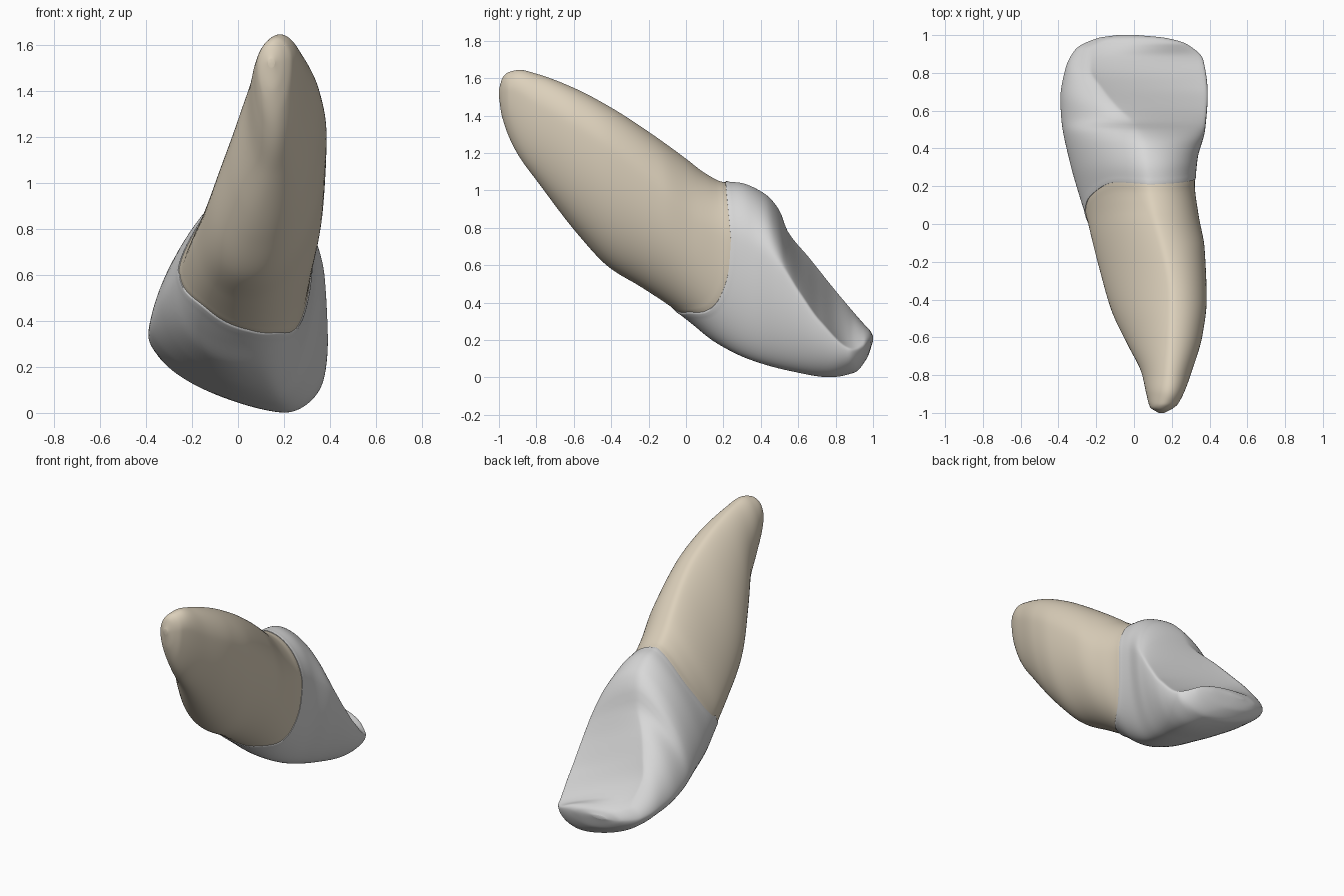
import bpy, bmesh, math

if "Cube" in bpy.data.objects:
    bpy.data.objects.remove(bpy.data.objects["Cube"])

# Smooth monotone curve through a few (position, value) pairs
def curve(*p):
    xs, vs = p[0::2], p[1::2]
    n = len(xs)
    s = [(vs[i+1] - vs[i]) / (xs[i+1] - xs[i]) for i in range(n - 1)]
    m = [s[0]]
    for a, b in zip(s, s[1:]):
        m.append(2 * a * b / (a + b) if a * b > 0 else 0.0)
    m.append(s[-1])

    def f(x):
        x = min(max(x, xs[0]), xs[-1])
        i = 0
        while i < n - 2 and x > xs[i+1]:
            i += 1
        h = xs[i+1] - xs[i]
        t = (x - xs[i]) / h
        return ((2*t**3 - 3*t*t + 1) * vs[i] + (t**3 - 2*t*t + t) * h * m[i]
                + (3*t*t - 2*t**3) * vs[i+1] + (t**3 - t*t) * h * m[i+1])
    return f

# Outline curves along y: the extreme points of each cross-section
x_left = curve(-1, .13, -.97, .085, -.9, .065, -.79, .04, -.635, -.037, -.46, -.12, -.24, -.185,
               -.05, -.235, .05, -.26, .13, -.285, .32, -.34, .555, -.387, .66, -.392,
               .82, -.365, .925, -.31, .985, -.19, 1, -.09)
x_right = curve(-1, .16, -.98, .2, -.95, .235, -.77, .31, -.58, .365, -.4, .386, -.13, .376,
                .05, .345, .21, .327, .34, .337, .5, .378, .69, .392, .87, .368,
                .95, .285, .985, .17, 1, .02)
z_top = curve(-1, 1.54, -.98, 1.605, -.95, 1.632, -.89, 1.645, -.8, 1.625, -.6, 1.55, -.4, 1.445,
              -.19, 1.31, 0, 1.175, .1, 1.1, .2, 1.052, .29, 1.043, .42, .985, .5, .895,
              .54, .79, .66, .64, .82, .44, .957, .28, .985, .25, 1, .22)
z_bottom = curve(-1, 1.5, -.985, 1.40, -.915, 1.22, -.78, 1.027, -.567, .75, -.41, .585, -.246, .483,
                 -.1, .385, .02, .294, .155, .187, .34, .094, .556, .033, .77, 0,
                 .9, .025, .97, .107, 1, .195)
x_at_top = curve(-1, .145, -.9, .18, -.4, .2, .2, .08, .42, .05, .54, -.01, .62, -.09,
                 .72, -.17, .82, -.23, .93, -.22, .985, -.1, 1, -.05)
x_at_bottom = curve(-1, .145, -.9, .16, -.4, .07, -.05, .05, .3, .13, .77, .2, .93, .14, 1, -.03)
z_at_left = curve(-1, 1.52, -.9, 1.45, -.79, 1.34, -.635, 1.11, -.46, .9, -.24, .75, -.05, .65,
                  .1, .57, .32, .48, .55, .37, .82, .28, .985, .215, 1, .207)
z_at_right = curve(-1, 1.52, -.95, 1.53, -.77, 1.43, -.58, 1.32, -.4, 1.2, -.13, .98, .05, .82,
                   .21, .75, .34, .7, .5, .6, .61, .45, .72, .3, .9, .15, .985, .19, 1, .207)

# Fullness of three section quarters: above 2 turns hollow (the crown's scoop)
p_scoop = curve(-1, 1, .3, 1, .44, 1.15, .54, 1.6, .64, 2.05, .76, 2.25, .88, 1.9, .96, 1.2, 1, 1)
p_upper_left = curve(-1, 1, -.8, 1.2, -.5, 1.45, -.1, 1.55, .3, 1.4, .6, 1.25, 1, 1)
p_lower_left = curve(-1, 1, -.6, .87, 0, .87, .3, 1.1, .5, 1.28, .75, 1.36, 1, 1.2)

# Gum line: y of the root/crown border by angle around the tooth
gum_line = curve(0, .24, 60, .215, 90, .21, 125, .22, 150, .16, 180, .04, 230, -.1,
                 260, -.075, 290, 0, 310, .11, 325, .18, 345, .23, 360, .24)


def point(y, deg, scale=1.0):
    a = math.radians(deg)
    c, s = math.cos(a), math.sin(a)
    right, up = c >= 0, s >= 0
    p = (p_scoop(y) if up else 1.0) if right else (p_upper_left(y) if up else p_lower_left(y))
    xc = x_at_top(y) if up else x_at_bottom(y)
    zc = z_at_right(y) if right else z_at_left(y)
    x = xc + ((x_right if right else x_left)(y) - xc) * abs(c) ** p
    z = zc + ((z_top if up else z_bottom)(y) - zc) * abs(s) ** p
    xm, zm = (x_left(y) + x_right(y)) / 2, (z_top(y) + z_bottom(y)) / 2
    return (xm + (x - xm) * scale, y, zm + (z - zm) * scale)


SEG, ROWS = 96, 70
ANGLES = [360 * i / SEG for i in range(SEG)]


def loft(name, end, color, lip):
    bm = bmesh.new()
    rings = []
    # Tucked-in rim at the gum line, then rings out to the rounded end
    for extra in lip:
        rings.append([point(gum_line(a) + extra[0], a, extra[1]) for a in ANGLES])
    for r in range(1, ROWS + 1):
        t = math.sin(math.pi / 2 * r / ROWS)
        ring = []
        for a in ANGLES:
            start = gum_line(a) + lip[-1][0]
            ring.append(point(start + (end - start) * t, a, 1 + (lip[-1][1] - 1) * (1 - t) ** 4))
        rings.append(ring)
    # Soften the section corners a little, keeping the gum line itself crisp
    for k in range(len(lip), len(rings)):
        for _ in range(4):
            g = rings[k]
            rings[k] = [tuple(.25 * g[i-1][c] + .5 * g[i][c] + .25 * g[(i+1) % SEG][c]
                              for c in range(3)) for i in range(SEG)]
    rings = [[bm.verts.new(co) for co in ring] for ring in rings]
    for r0, r1 in zip(rings, rings[1:]):
        for i in range(SEG):
            j = (i + 1) % SEG
            bm.faces.new((r0[i], r0[j], r1[j], r1[i]))
    for ring in (rings[0], rings[-1]):
        n = len(ring)
        mid = bm.verts.new([sum(v.co[k] for v in ring) / n for k in range(3)])
        for i in range(n):
            bm.faces.new((ring[i], ring[(i + 1) % n], mid))
    bmesh.ops.recalc_face_normals(bm, faces=bm.faces[:])
    me = bpy.data.meshes.new(name)
    bm.to_mesh(me)
    bm.free()
    mat = bpy.data.materials.new(name + "_color")
    mat.diffuse_color = (*color, 1)
    mat.use_nodes = True
    mat.node_tree.nodes["Principled BSDF"].inputs["Base Color"].default_value = mat.diffuse_color
    me.materials.append(mat)
    ob = bpy.data.objects.new(name, me)
    bpy.context.collection.objects.link(ob)
    bpy.context.view_layer.objects.active = ob
    ob.select_set(True)
    bpy.ops.object.shade_smooth_by_angle(angle=math.radians(50))
    ob.select_set(False)


# Beige root, slightly slimmer where it enters the crown
loft("root", -1.0, (.72, .635, .50), [(.006, .98), (0, .985)])
# Pale grey crown with a thin rounded rim
loft("crown", 1.0, (.69, .69, .69), [(0, .97), (0, .995), (.008, 1.0)])
